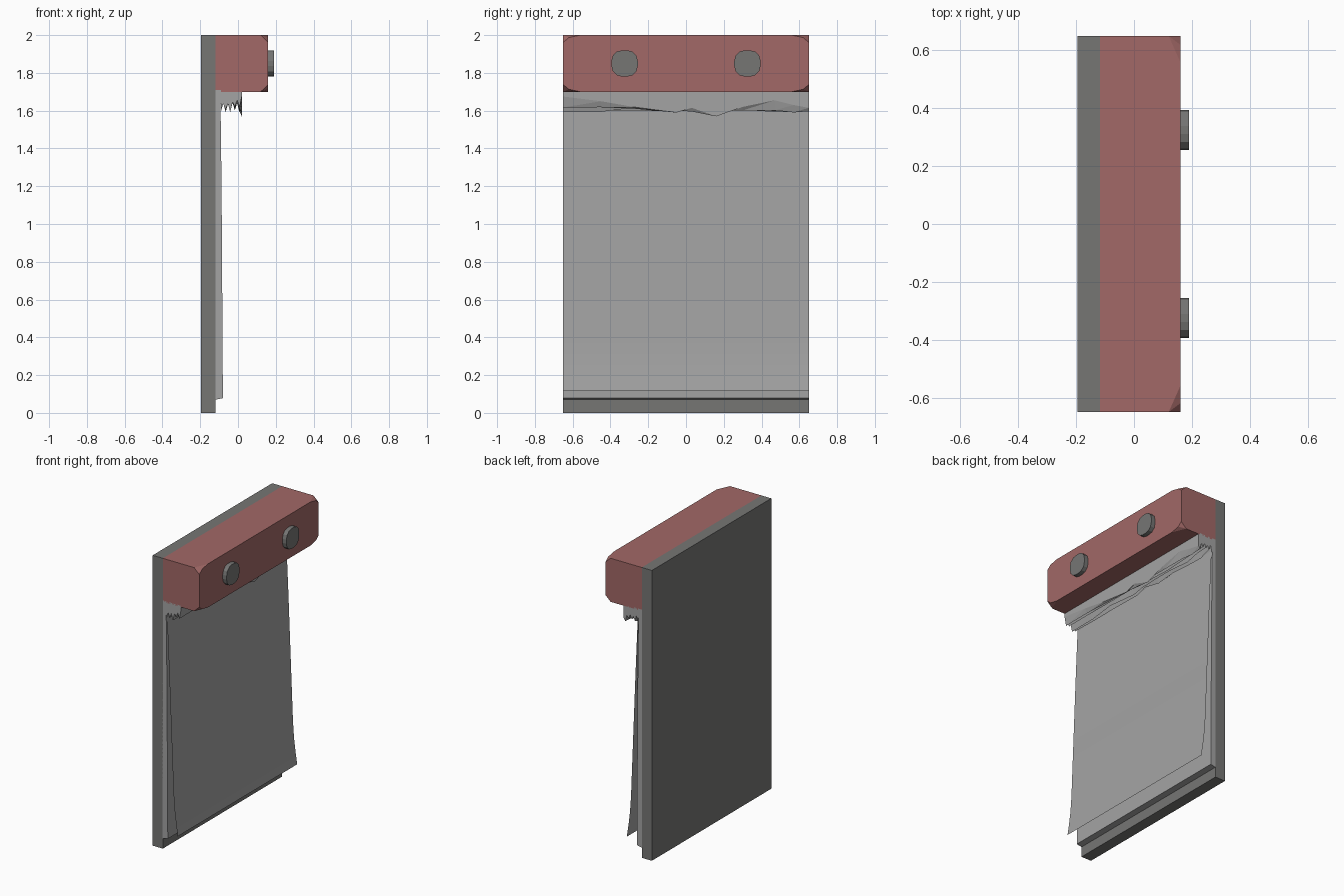
import bpy, bmesh, math, random

random.seed(4)
if "Cube" in bpy.data.objects:
    bpy.data.objects.remove(bpy.data.objects["Cube"], do_unlink=True)

HALF = 0.65


def material(name, rgb):
    m = bpy.data.materials.new(name)
    m.use_nodes = True
    color = (*rgb, 1)
    m.diffuse_color = color
    m.node_tree.nodes["Principled BSDF"].inputs["Base Color"].default_value = color
    return m


RED = material("dull red", (0.36, 0.14, 0.135))
DARK = material("dark grey", (0.18, 0.18, 0.175))
PAPER = material("paper grey", (0.37, 0.37, 0.37))


def finish(name, bm, mat, solid=True):
    if solid:
        bmesh.ops.recalc_face_normals(bm, faces=bm.faces[:])
    mesh = bpy.data.meshes.new(name)
    bm.to_mesh(mesh)
    bm.free()
    mesh.materials.append(mat)
    ob = bpy.data.objects.new(name, mesh)
    bpy.context.collection.objects.link(ob)
    return ob


def slab(name, profile, mat):
    """Extrude an x-z outline across the full width."""
    bm = bmesh.new()
    face = bm.faces.new([bm.verts.new((x, -HALF, z)) for x, z in profile])
    new = bmesh.ops.extrude_face_region(bm, geom=[face])["geom"]
    for v in new:
        if isinstance(v, bmesh.types.BMVert):
            v.co.y = HALF
    return finish(name, bm, mat)


# Backing board and the stack of pages on it
slab("backing_board", [(-.195, 0), (-.118, 0), (-.118, 2), (-.195, 2)], DARK)
slab("page_stack", [(-.12, .07), (-.08, .078), (-.082, .42), (-.087, 1.2),
                    (-.092, 1.6), (-.09, 1.71), (-.12, 1.71)], PAPER)

# Loose front page, curling outward at the bottom
bm = bmesh.new()
rows = [[bm.verts.new((x, y, z)) for y in (-HALF, HALF)] for x, z in
        [(-.088, 1.66), (-.07, 1.25), (-.048, .7), (-.036, .4),
         (-.028, .29), (-.017, .2), (-.004, .115)]]
for a, b in zip(rows, rows[1:]):
    bm.faces.new((a[0], b[0], b[1], a[1]))
sheet = finish("loose_page", bm, PAPER, solid=False)
for p in sheet.data.polygons:
    p.use_smooth = True

# Clamp bar with its four outer corners cut off
bm = bmesh.new()
for sy in (-1, 1):
    for sz in (-1, 1):
        for x, y, h in [(-.12, HALF, .15), (.12, HALF, .15), (.16, .56, .15),
                        (.16, .62, .137), (.16, HALF, .112)]:
            bm.verts.new((x, sy * y, 1.85 + sz * h))
bmesh.ops.convex_hull(bm, input=bm.verts[:])
bmesh.ops.dissolve_limit(bm, angle_limit=0.01, verts=bm.verts[:], edges=bm.edges[:])
finish("clamp_bar", bm, RED)

# Two squarish round bolt heads
for side, label in ((-1, "right"), (1, "left")):
    bm = bmesh.new()
    ring = []
    for i in range(16):
        a = math.tau * (i + .5) / 16
        c, s = math.cos(a), math.sin(a)
        r = .07 / (abs(c) ** 2.6 + abs(s) ** 2.6) ** (1 / 2.6)
        ring.append(bm.verts.new((.15, side * .325 + r * c, 1.85 + r * s)))
    face = bm.faces.new(ring)
    for v in bmesh.ops.extrude_face_region(bm, geom=[face])["geom"]:
        if isinstance(v, bmesh.types.BMVert):
            v.co.x = .19
    finish("bolt_" + label, bm, DARK)

# Torn page stubs: ragged underside hanging from the bar
front_edge = [(-.65, 1.675), (-.45, 1.65), (-.28, 1.62), (-.05, 1.59), (.03, 1.615),
              (.16, 1.57), (.3, 1.62), (.47, 1.655), (.57, 1.63), (.65, 1.615)]
COLS = 10
bm = bmesh.new()
grid = []
for y, edge in front_edge:
    line = []
    for i in range(COLS):
        x = -.09 + .11 * i / (COLS - 1)
        if i == COLS - 1:
            z = edge
        elif i % 2:
            z = random.uniform(1.635, 1.66)
        else:
            z = random.uniform(1.59, 1.625)
        line.append(bm.verts.new((x, y, z)))
    grid.append(line)
faces = []
for a, b in zip(grid, grid[1:]):
    for i in range(COLS - 1):
        faces.append(bm.faces.new((a[i], a[i + 1], b[i + 1])))
        faces.append(bm.faces.new((a[i], b[i + 1], b[i])))
for v in bmesh.ops.extrude_face_region(bm, geom=faces)["geom"]:
    if isinstance(v, bmesh.types.BMVert):
        v.co.z = 1.71
finish("torn_stubs", bm, PAPER)
